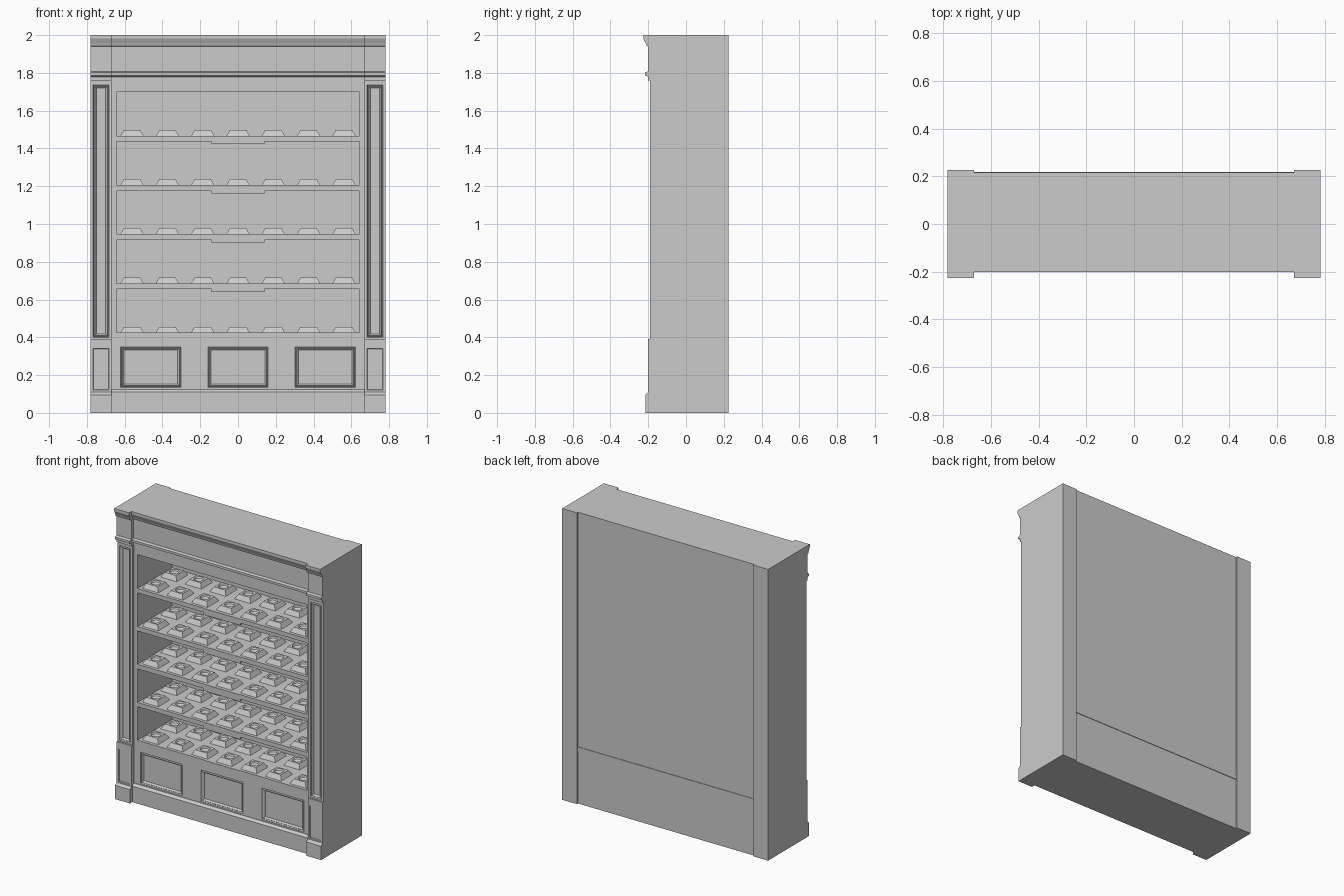
import bpy, bmesh, math

if "Cube" in bpy.data.objects:
    bpy.data.objects.remove(bpy.data.objects["Cube"])

BACK = 0.226        # rear plane of the side posts
FACE = -0.172       # front plane of the recessed centre section
SET = 0.025         # how far the centre mouldings sit behind the posts


def make_object(name, bm):
    bmesh.ops.recalc_face_normals(bm, faces=bm.faces)
    me = bpy.data.meshes.new(name)
    bm.to_mesh(me)
    bm.free()
    ob = bpy.data.objects.new(name, me)
    bpy.context.collection.objects.link(ob)
    return ob


def loft(name, loops):
    """Closed solid through loops that all have the same point count."""
    bm = bmesh.new()
    rings = [[bm.verts.new(p) for p in loop] for loop in loops]
    n = len(rings[0])
    for a, b in zip(rings, rings[1:]):
        for i in range(n):
            j = (i + 1) % n
            bm.faces.new((a[i], a[j], b[j], b[i]))
    bm.faces.new(rings[0])
    bm.faces.new(rings[-1])
    return make_object(name, bm)


def rect(x0, x1, z0, z1, y, inset=0.0):
    i = inset
    x0, x1 = min(x0, x1) + i, max(x0, x1) - i
    z0, z1 = z0 + i, z1 - i
    return [(x0, y, z0), (x1, y, z0), (x1, y, z1), (x0, y, z1)]


def box(name, x0, x1, y0, y1, z0, z1):
    return loft(name, [rect(x0, x1, z0, z1, y1), rect(x0, x1, z0, z1, y0)])


def panelled(name, outer, panel, y0, y1, steps):
    """Box whose front carries a stepped panel; steps are (inset, depth)."""
    loops = [rect(*outer, y1), rect(*outer, y0)]
    loops += [rect(*panel, y0 + d, i) for i, d in steps]
    return loft(name, loops)


def moulding(name, x0, x1, profile, shift, back):
    """Extrude a front (y, z) profile along x, closed by a flat back."""
    pts = [(y + shift, z) for y, z in profile]
    pts = [(back, pts[0][1])] + pts + [(back, pts[-1][1])]
    return loft(name, [[(x, y, z) for y, z in pts] for x in (x0, x1)])


base_profile = [(-0.215, 0), (-0.215, 0.095), (-0.2, 0.11)]
crown_profile = [(-0.2, 1.76), (-0.2, 1.778), (-0.208, 1.784), (-0.218, 1.786),
                 (-0.218, 1.802), (-0.2, 1.808), (-0.2, 1.94), (-0.209, 1.942),
                 (-0.213, 1.955), (-0.226, 1.982), (-0.226, 2.0)]
bead = [(0, 0), (0.004, 0.008), (0.009, 0.002), (0.014, 0.006), (0.018, 0.014)]

# side posts: foot, plinth block, panelled shaft and crown
for s, side in ((-1, "left"), (1, "right")):
    a, b = sorted((s * 0.67, s * 0.782))
    p, q = sorted((s * 0.683, s * 0.767))
    moulding(side + "_post_foot", a, b, base_profile, 0, BACK)
    panelled(side + "_post_plinth", (a, b, 0.11, 0.39), (p, q, 0.12, 0.342),
             -0.2, BACK, [(0, 0), (0.003, 0.006)])
    panelled(side + "_post_shaft", (a, b, 0.39, 1.76), (p, q, 0.4, 1.737),
             -0.19, BACK, bead)
    moulding(side + "_post_crown", a, b, crown_profile, 0, BACK)
    # inner cheek beside the shelves
    box(side + "_cheek", s * 0.643, s * 0.67, FACE, 0.2, 0.39, 1.76)

# centre base, crown and header
moulding("base_board", -0.67, 0.67,
         [(-0.215, 0), (-0.215, 0.11), (-0.2, 0.125)], SET, 0.215)
moulding("crown_board", -0.67, 0.67, crown_profile, SET, 0.215)
box("header", -0.643, 0.643, FACE, 0.2, 1.70, 1.76)

# lower apron with three bordered panels
for i, name in enumerate(("left", "centre", "right")):
    c = (i - 1) * 0.4467
    pc = (i - 1) * 0.461
    panelled(name + "_apron", (c - 0.22335, c + 0.22335, 0.125, 0.39),
             (pc - 0.16, pc + 0.16, 0.135, 0.35), FACE, 0.2, bead)

# back boards and the narrow rail between them
box("back_panel", -0.67, 0.67, 0.2, 0.215, 0.39, 1.76)
box("back_rail", -0.67, 0.67, 0.2, 0.219, 0.36, 0.39)
box("lower_back_board", -0.67, 0.67, 0.2, 0.215, 0.125, 0.36)

# display pedestal: square frustum with a round cup in the top
N = 16


def square(h, z):
    pts = []
    for k in range(N):
        t = math.pi / 4 + k * math.tau / N
        m = max(abs(math.cos(t)), abs(math.sin(t)))
        pts.append((h * math.cos(t) / m, h * math.sin(t) / m, z))
    return pts


def circle(r, z):
    return [(r * math.cos(math.pi / 4 + k * math.tau / N),
             r * math.sin(math.pi / 4 + k * math.tau / N), z) for k in range(N)]


pedestal = loft("pedestal", [square(0.061, 0), square(0.043, 0.031),
                             circle(0.032, 0.031), circle(0.027, 0.022),
                             circle(0.015, 0.017)])
mesh = pedestal.data
bpy.data.objects.remove(pedestal)

# shelves, each with a centre label tab and two rows of pedestals
shelves = [(0.39, 0.425), (0.655, 0.685), (0.915, 0.947),
           (1.175, 1.206), (1.438, 1.467)]
for n, (z0, z1) in enumerate(shelves, 1):
    box(f"shelf_{n}", -0.643, 0.643, FACE, 0.2, z0, z1)
    box(f"label_tab_{n}", -0.14, 0.14, FACE - 0.003, FACE + 0.008, z0 - 0.014, z1 - 0.001)
    for y in (-0.09, 0.11):
        for k in range(-3, 4):
            ob = bpy.data.objects.new(f"pedestal_{n}", mesh)
            ob.location = (k * 0.187, y, z1)
            bpy.context.collection.objects.link(ob)
